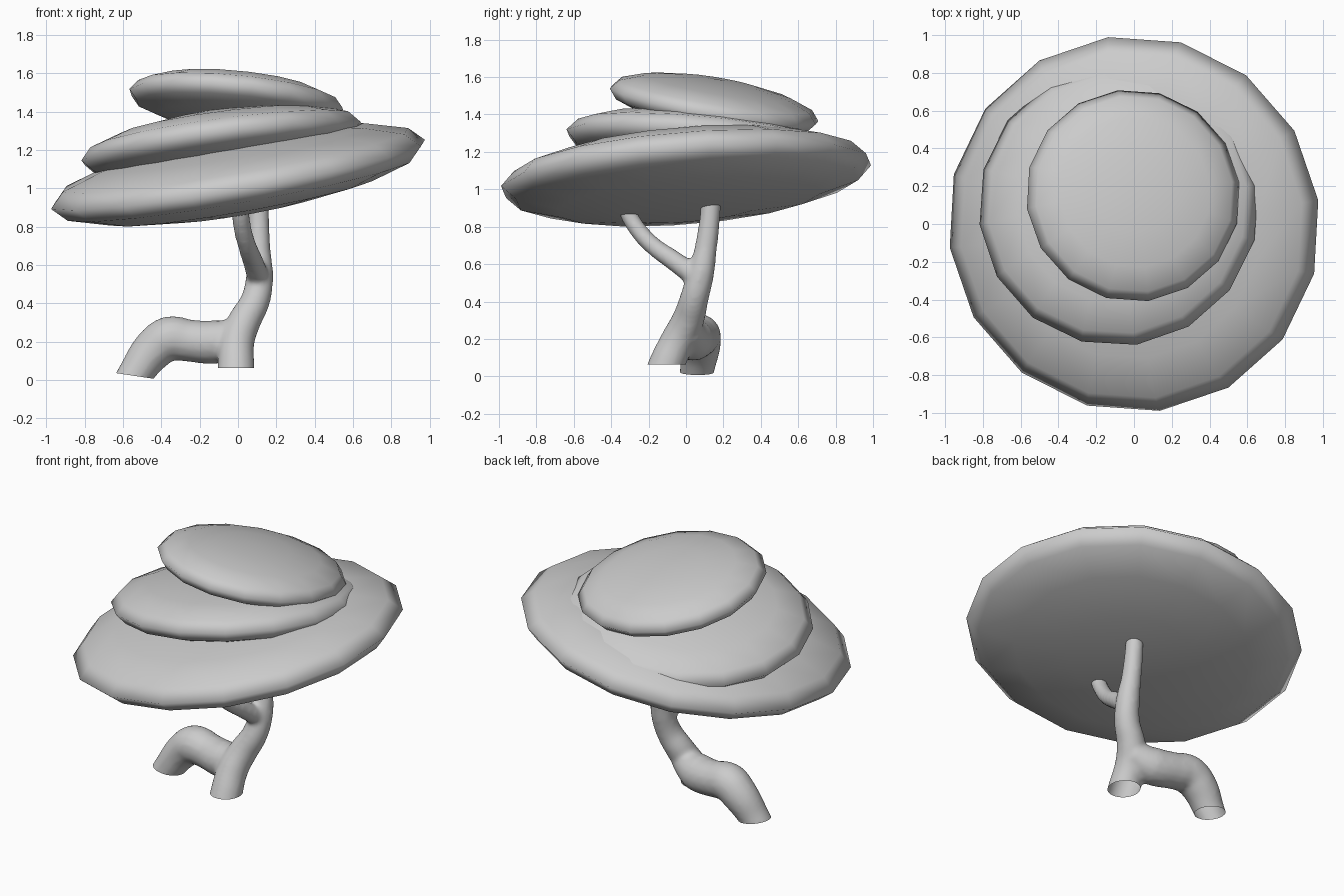
import bpy, bmesh, math
from mathutils import Vector, Matrix

if "Cube" in bpy.data.objects:
    bpy.data.objects.remove(bpy.data.objects["Cube"])


def canopy_disc(name, centre, radius, half_height, slope_x, slope_y):
    """Flattened 16-sided sphere, tilted by the given slopes."""
    bm = bmesh.new()
    bmesh.ops.create_uvsphere(bm, u_segments=16, v_segments=8, radius=1)
    tilt = Vector((0, 0, 1)).rotation_difference(Vector((-slope_x, -slope_y, 1)).normalized())
    bm.transform(tilt.to_matrix().to_4x4()
                 @ Matrix.Diagonal((radius, radius, half_height, 1))
                 @ Matrix.Rotation(math.radians(7.6), 4, 'Z'))
    mesh = bpy.data.meshes.new(name)
    bm.to_mesh(mesh)
    bm.free()
    mesh.polygons.foreach_set("use_smooth", [True] * len(mesh.polygons))
    obj = bpy.data.objects.new(name, mesh)
    obj.location = centre
    bpy.context.collection.objects.link(obj)


# Three stacked foliage pads
canopy_disc("lower_foliage", (0, 0, 1.073), 1.0, 0.20, 0.175, 0.08)
canopy_disc("middle_foliage", (-0.08, 0.10, 1.235), 0.75, 0.165, 0.134, -0.10)
canopy_disc("upper_foliage", (-0.005, 0.15, 1.452), 0.57, 0.137, -0.10, -0.17)

# Trunk, leaning root and side branch: x, y, z, radius
paths = [
    [(-0.01, -0.14, -0.05, .105), (-0.01, -0.105, 0.06, .097), (-0.005, -0.04, 0.2, .092),
     (0.03, 0.01, 0.3, .087), (0.092, 0.045, 0.42, .077), (0.113, 0.08, 0.55, .071),
     (0.11, 0.105, 0.68, .060), (0.108, 0.128, 0.85, .055), (0.108, 0.135, 0.95, .053)],
    [(0.02, 0, 0.25, .085), (-0.11, 0.03, 0.2, .115), (-0.25, 0.06, 0.205, .11),
     (-0.36, 0.07, 0.215, .118), (-0.44, 0.075, 0.16, .11), (-0.53, 0.06, 0.04, .093),
     (-0.6, 0.05, -0.08, .088)],
    [(0.11, 0.07, 0.52, .06), (0.08, -0.06, 0.615, .054), (0.045, -0.19, 0.71, .048),
     (0.02, -0.275, 0.81, .047), (0.012, -0.32, 0.90, .046), (0.01, -0.33, 0.95, .045)],
]
curve = bpy.data.curves.new("trunk_path", 'CURVE')
curve.dimensions = '3D'
curve.bevel_depth = 1
curve.bevel_resolution = 6
curve.resolution_u = 6
curve.use_fill_caps = True
for path in paths:
    spline = curve.splines.new('BEZIER')
    spline.bezier_points.add(len(path) - 1)
    for point, (x, y, z, r) in zip(spline.bezier_points, path):
        point.co = (x, y, z)
        point.radius = r
        point.handle_left_type = point.handle_right_type = 'AUTO'
path_obj = bpy.data.objects.new("trunk_path", curve)
bpy.context.collection.objects.link(path_obj)


def baked(obj):
    deps = bpy.context.evaluated_depsgraph_get()
    return bpy.data.meshes.new_from_object(obj.evaluated_get(deps))


mesh = baked(path_obj)
bpy.data.objects.remove(path_obj)
bm = bmesh.new()
bm.from_mesh(mesh)
bmesh.ops.remove_doubles(bm, verts=bm.verts, dist=0.0005)
bm.to_mesh(mesh)
bm.free()
trunk = bpy.data.objects.new("trunk", mesh)
bpy.context.collection.objects.link(trunk)

# Blend the tubes into one skin
remesh = trunk.modifiers.new("blend", 'REMESH')
remesh.mode = 'VOXEL'
remesh.voxel_size = 0.013
smooth = trunk.modifiers.new("soften", 'SMOOTH')
smooth.factor = 0.5
smooth.iterations = 10
mesh = baked(trunk)
trunk.modifiers.clear()
trunk.data = mesh

# Cut the trunk foot and root tip open
bm = bmesh.new()
bm.from_mesh(mesh)
cuts = [(lambda x, z: x > -0.16 and z < 0.12, (0, 0, 0.063), (0, 0, 1)),
        (lambda x, z: x < -0.3, (-0.54, 0, 0.022), (0.15, 0, 1))]
for inside, co, no in cuts:
    faces = [f for f in bm.faces if inside(f.calc_center_median().x, f.calc_center_median().z)]
    geom = faces + list({e for f in faces for e in f.edges}) + list({v for f in faces for v in f.verts})
    bmesh.ops.bisect_plane(bm, geom=geom, plane_co=co, plane_no=no, clear_inner=True)
bm.to_mesh(mesh)
bm.free()
mesh.polygons.foreach_set("use_smooth", [True] * len(mesh.polygons))
